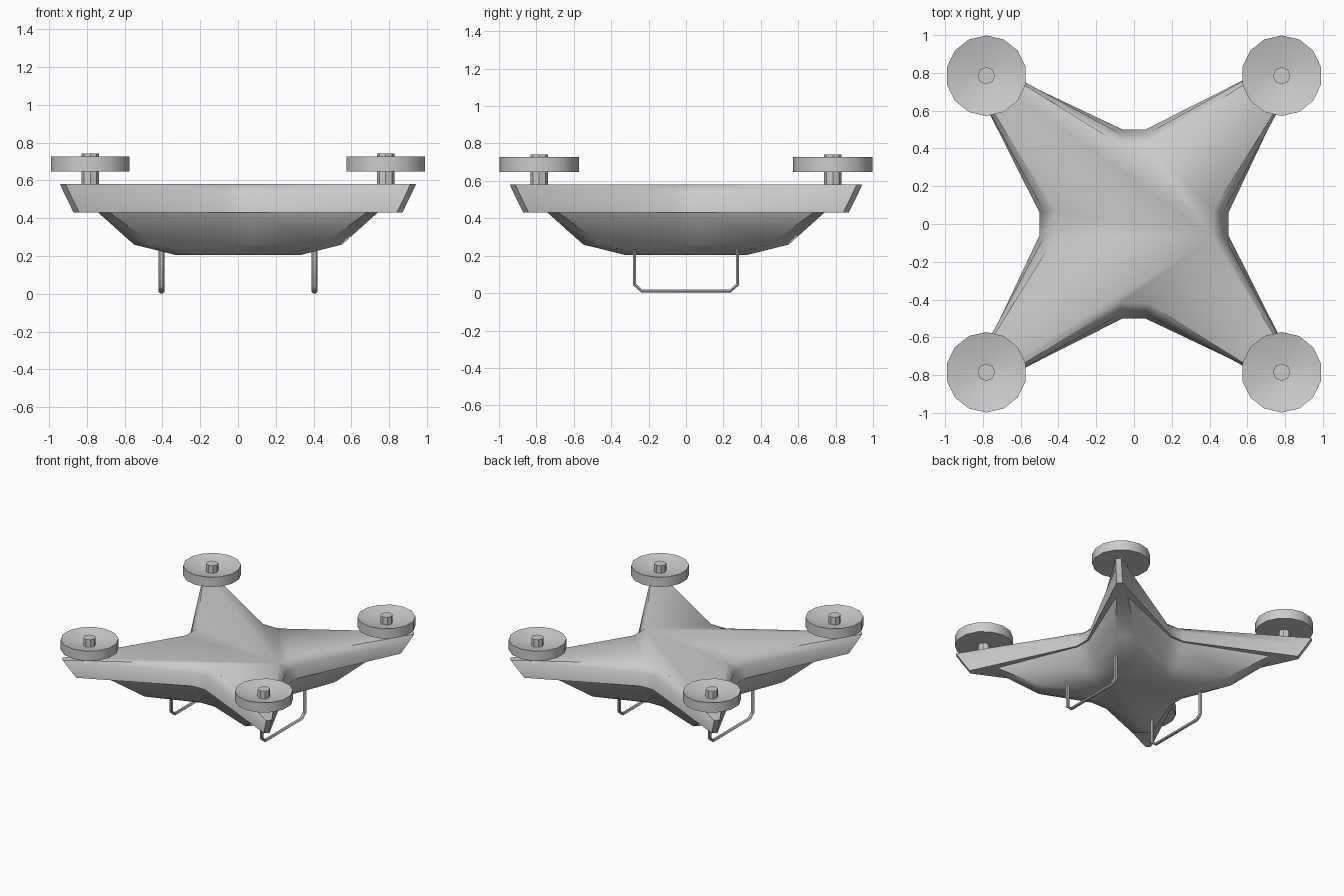
import bpy, bmesh
from math import pi, cos, sin, radians

if "Cube" in bpy.data.objects:
    bpy.data.objects.remove(bpy.data.objects["Cube"])


def finish(name, bm, angle=35):
    bmesh.ops.recalc_face_normals(bm, faces=bm.faces)
    me = bpy.data.meshes.new(name)
    bm.to_mesh(me)
    bm.free()
    ob = bpy.data.objects.new(name, me)
    bpy.context.collection.objects.link(ob)
    smooth(ob, angle)
    return ob


def smooth(ob, angle):
    bpy.ops.object.select_all(action='DESELECT')
    ob.select_set(True)
    bpy.context.view_layer.objects.active = ob
    bpy.ops.object.shade_smooth_by_angle(angle=radians(angle))


def loft(bm, rings, caps=(True, True)):
    vs = [[bm.verts.new(p) for p in r] for r in rings]
    n = len(vs[0])
    for a, b in zip(vs, vs[1:]):
        for i in range(n):
            j = (i + 1) % n
            bm.faces.new((a[i], a[j], b[j], b[i]))
    for k, cap in zip((0, -1), caps):
        if cap:
            bm.faces.new(vs[k])


def star(z, waist, half, tip, cut):
    # four-armed outline: one quadrant turned four times
    pts = []
    for q in range(4):
        c, s = round(cos(q * pi / 2)), round(sin(q * pi / 2))
        for x, y in ((waist, half), (tip, tip - cut), (tip - cut, tip), (half, waist)):
            pts.append((x * c - y * s, x * s + y * c, z))
    return pts


# body shell: flat top, sloped sides, stepped belly running out under the arms
bm = bmesh.new()
loft(bm, [star(0.58, 0.42, 0.07, 0.942, 0.03),
          star(0.525, 0.475, 0.065, 0.917, 0.03),
          star(0.43, 0.50, 0.06, 0.87, 0.03),
          star(0.43, 0.485, 0.06, 0.74, 0.06),
          star(0.26, 0.40, 0.07, 0.55, 0.10),
          star(0.205, 0.29, 0.08, 0.33, 0.09)])
finish("body_shell", bm, 50)


def turned(name, x, y, profile, sides):
    bm = bmesh.new()
    loft(bm, [[(x + r * sin(2 * pi * i / sides), y + r * cos(2 * pi * i / sides), z)
               for i in range(sides)] for r, z in profile])
    return finish(name, bm, 40)


# dished rotors on motor posts
for sx in (-1, 1):
    for sy in (-1, 1):
        x, y = sx * 0.782, sy * 0.785
        tag = ("left" if sx < 0 else "right") + ("_front" if sy < 0 else "_back")
        turned("motor_post_" + tag, x, y, [(0.046, 0.57), (0.046, 0.742)], 8)
        turned("rotor_disc_" + tag, x, y,
               [(0.04, 0.648), (0.213, 0.648), (0.213, 0.727), (0.04, 0.68)], 14)

# landing skids: flattened tube bent in a U
path = [(-0.275, 0.27), (-0.275, 0.045), (-0.235, 0.011),
        (0.235, 0.011), (0.275, 0.045), (0.275, 0.27)]
for sx in (-1, 1):
    name = "landing_skid_" + ("left" if sx < 0 else "right")
    cu = bpy.data.curves.new(name, 'CURVE')
    cu.dimensions = '3D'
    cu.bevel_depth = 0.01
    cu.bevel_resolution = 1
    cu.use_fill_caps = True
    sp = cu.splines.new('POLY')
    sp.points.add(len(path) - 1)
    for p, (y, z) in zip(sp.points, path):
        p.co = (0, y, z, 1)
    ob = bpy.data.objects.new(name, cu)
    bpy.context.collection.objects.link(ob)
    ob.location.x = sx * 0.405
    ob.scale.x = 1.6
    bpy.ops.object.select_all(action='DESELECT')
    ob.select_set(True)
    bpy.context.view_layer.objects.active = ob
    bpy.ops.object.convert(target='MESH')
    smooth(bpy.context.view_layer.objects.active, 50)
